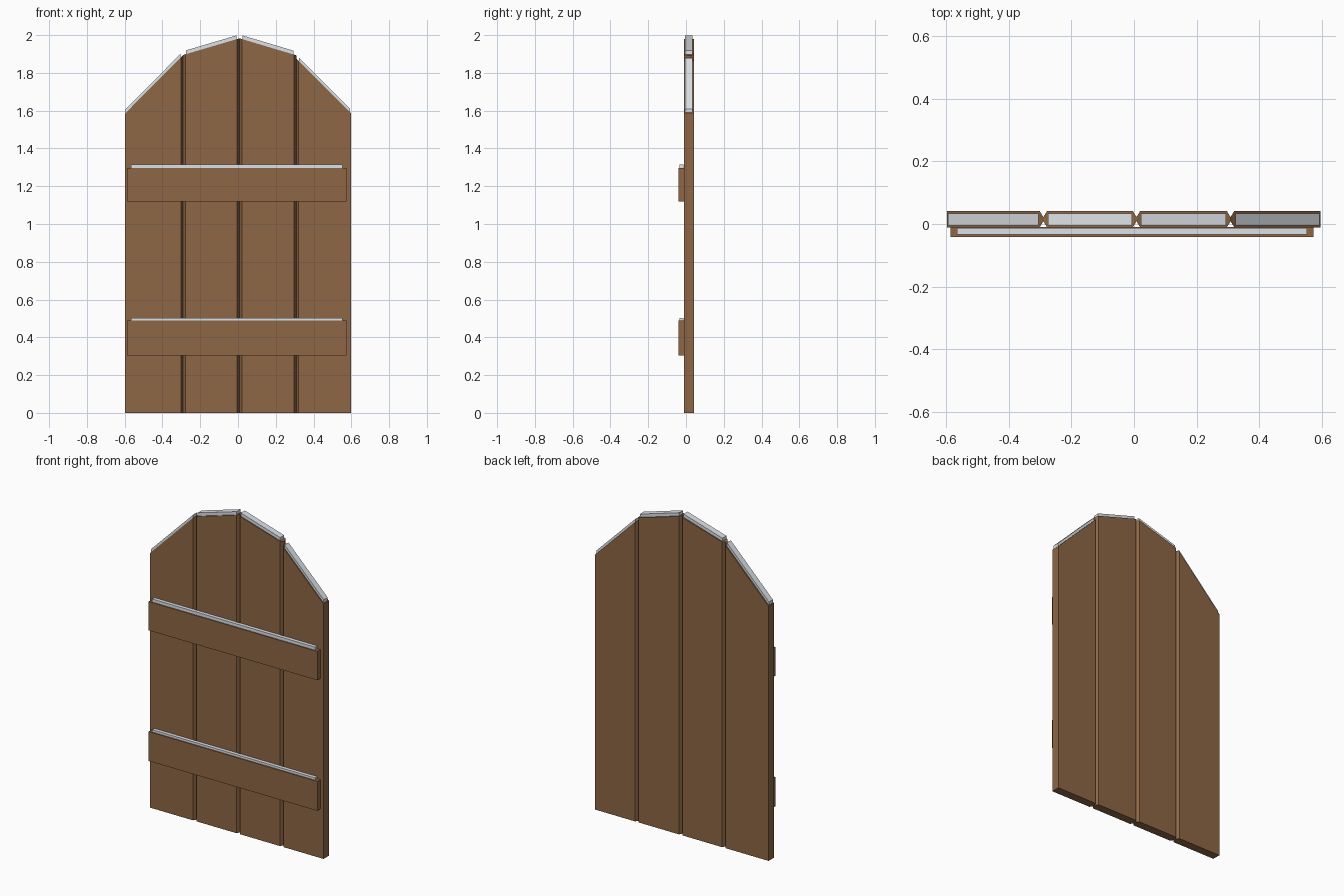
import bpy

old = bpy.data.objects.get("Cube")
if old:
    bpy.data.objects.remove(old, do_unlink=True)


def material(name, rgb):
    mat = bpy.data.materials.new(name)
    mat.use_nodes = True
    mat.diffuse_color = (*rgb, 1)
    mat.node_tree.nodes["Principled BSDF"].inputs["Base Color"].default_value = (*rgb, 1)
    return mat


wood = material("brown wood", (0.27, 0.135, 0.058))
snow = material("pale snow", (0.72, 0.76, 0.8))


def prism(name, outline, bottom, top, mat):
    """Upright prism over an xy outline; bottom and top heights are functions of x."""
    n = len(outline)
    verts = [(x, y, bottom(x)) for x, y in outline] + [(x, y, top(x)) for x, y in outline]
    faces = [list(range(n))[::-1], list(range(n, 2 * n))]
    faces += [(i, (i + 1) % n, n + (i + 1) % n, n + i) for i in range(n)]
    mesh = bpy.data.meshes.new(name)
    mesh.from_pydata(verts, [], faces)
    mesh.materials.append(mat)
    obj = bpy.data.objects.new(name, mesh)
    bpy.context.collection.objects.link(obj)
    return obj


def rect(x0, x1, y0, y1):
    return [(x0, y0), (x1, y0), (x1, y1), (x0, y1)]


FRONT, BACK = -0.011, 0.042
GROOVE = 0.012
WEB0, WEB1 = 0.009, 0.022

# Planks with V grooves at the joints, each with a cap of snow on its sloping top
planks = [  # left edge, right edge, top height at each
    (-0.598, -0.29, 1.585, 1.895),
    (-0.29, 0.008, 1.895, 1.983),
    (0.008, 0.309, 1.983, 1.893),
    (0.309, 0.597, 1.875, 1.587),
]
for i, (x0, x1, z0, z1) in enumerate(planks):
    def slope(x):
        return z0 + (z1 - z0) * (x - x0) / (x1 - x0)

    left = x0 if i == 0 else x0 + GROOVE
    right = x1 if i == len(planks) - 1 else x1 - GROOVE
    outline = [(left, FRONT), (right, FRONT), (x1, WEB0), (x1, WEB1),
               (right, BACK), (left, BACK), (x0, WEB1), (x0, WEB0)]
    if i == 0:
        outline = outline[:6]
    elif i == len(planks) - 1:
        outline = outline[:2] + outline[4:]
    prism(f"plank_{i + 1}", outline, lambda x: 0.0, slope, wood)
    prism(f"plank_snow_{i + 1}", rect(left + 0.003, right - 0.003, FRONT + 0.006, BACK - 0.008),
          lambda x: slope(x) - 0.004, lambda x: slope(x) + 0.02, snow)

# Cross rails on the front, each with a strip of snow
for name, z0, z1, cap in (("lower", 0.305, 0.488, 0.502), ("upper", 1.118, 1.297, 1.316)):
    prism(f"{name}_rail", rect(-0.587, 0.575, -0.041, FRONT + 0.001),
          lambda x: z0, lambda x: z1, wood)
    prism(f"{name}_rail_snow", rect(-0.567, 0.553, -0.034, FRONT - 0.001),
          lambda x: z1 - 0.004, lambda x: cap, snow)
